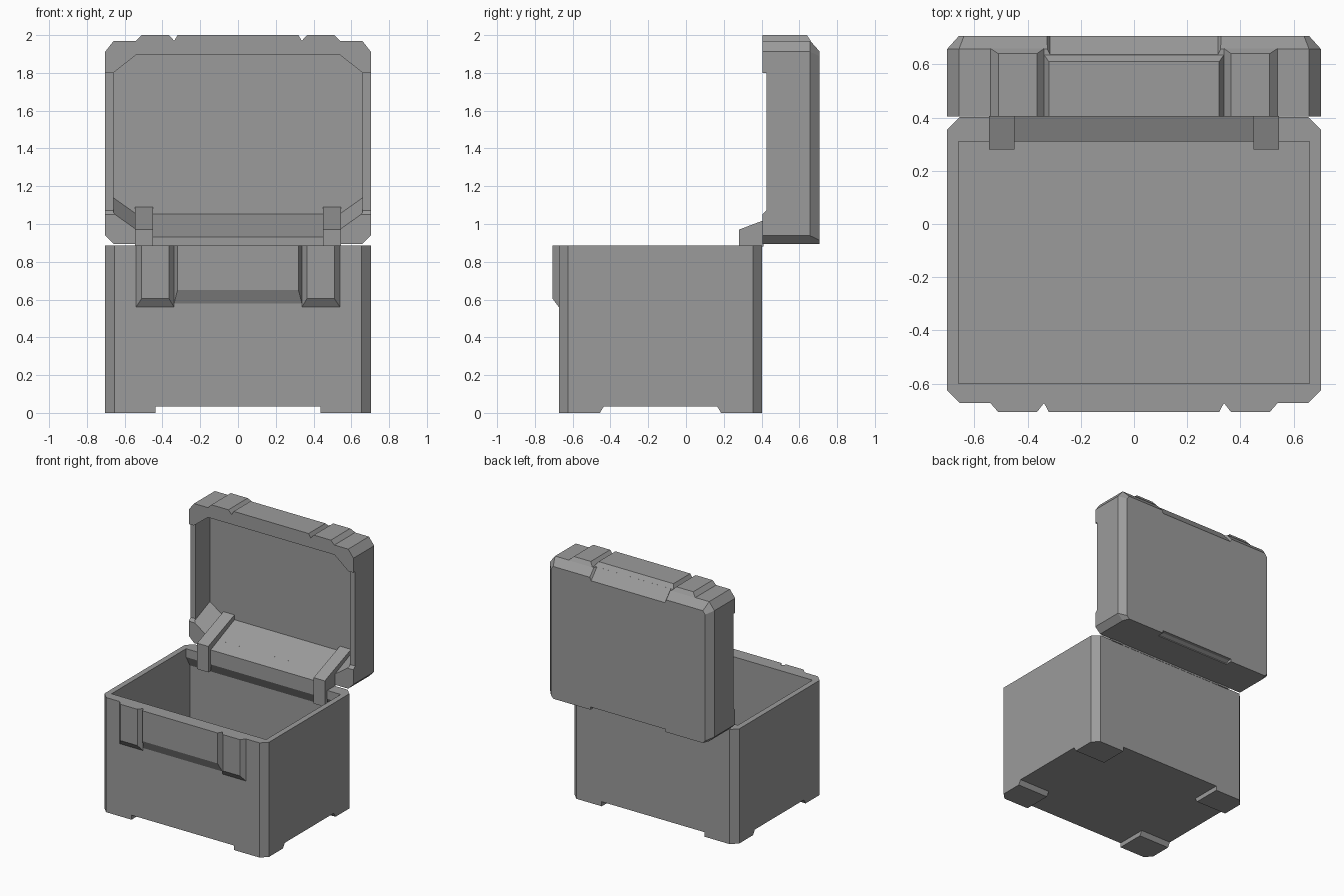
import bpy, bmesh

if "Cube" in bpy.data.objects:
    bpy.data.objects.remove(bpy.data.objects["Cube"])

# Dark grey plastic
plastic = bpy.data.materials.new("dark_plastic")
plastic.diffuse_color = (0.33, 0.33, 0.33, 1)
plastic.use_nodes = True
plastic.node_tree.nodes["Principled BSDF"].inputs["Base Color"].default_value = plastic.diffuse_color


def loft(name, loops):
    """Closed solid through a list of matching vertex loops."""
    bm = bmesh.new()
    rings = [[bm.verts.new(p) for p in loop] for loop in loops]
    n = len(rings[0])
    bm.faces.new(rings[0])
    bm.faces.new(rings[-1])
    for a, b in zip(rings, rings[1:]):
        for i in range(n):
            j = (i + 1) % n
            bm.faces.new((a[i], a[j], b[j], b[i]))
    bmesh.ops.recalc_face_normals(bm, faces=bm.faces)
    mesh = bpy.data.meshes.new(name)
    bm.to_mesh(mesh)
    bm.free()
    mesh.materials.append(plastic)
    obj = bpy.data.objects.new(name, mesh)
    bpy.context.collection.objects.link(obj)
    return obj


def prism_x(name, profile, x0, x1):
    """Extrude a (y, z) profile along x."""
    return loft(name, [[(x, y, z) for y, z in profile] for x in (x0, x1)])


def xz_loop(y, half):
    """Loop symmetric about x = 0 at depth y from its right half, bottom to top."""
    return [(x, y, z) for x, z in half] + [(-x, y, z) for x, z in reversed(half)]


def cut(target, *cutters):
    for c in cutters:
        m = target.modifiers.new("cut", 'BOOLEAN')
        m.operation, m.solver, m.object = 'DIFFERENCE', 'EXACT', c
        bpy.context.view_layer.objects.active = target
        bpy.ops.object.modifier_apply(modifier=m.name)
        bpy.data.objects.remove(c)


# Box body with chamfered corners
W, C = 0.703, 0.048
F, B = -0.673, 0.402
corners = [(W - C, F), (W, F + C), (W, B - C), (W - C, B)]
corners += [(-x, y) for x, y in reversed(corners)]
body = loft("box_body", [[(x, y, z) for x, y in corners] for z in (0, 0.885)])

# Hollow inside, with a thicker rear rim, and channels that leave four feet
cut(body,
    prism_x("cavity", [(-0.60, 1.0), (-0.60, 0.075), (0.355, 0.075),
                       (0.355, 0.74), (0.31, 0.82), (0.31, 1.0)], -0.66, 0.66),
    prism_x("side_channel", [(-0.467, -0.02), (-0.435, 0.035),
                             (0.165, 0.035), (0.197, -0.02)], -1, 1),
    prism_x("front_channel", [(-1, -0.02), (-1, 0.035), (1, 0.035), (1, -0.02)],
            -0.438, 0.438))

# Lid shell, standing open
half = [(0.658, 0.893), (W, 0.938), (W, 1.912), (0.658, 1.97)]
back = [(0.638, 0.893), (0.658, 0.914), (0.658, 1.888), (0.639, 1.914)]
lid = loft("lid", [xz_loop(0.404, half), xz_loop(0.657, half), xz_loop(0.707, back)])


# Lid hollow: the lower side slopes up towards the lid panel
def hollow(y):
    s = 0.97 + 0.42 * (y - 0.40)
    return xz_loop(y, [(0.54, s), (0.66, s + 0.085), (0.66, 1.80), (0.54, 1.895)])


# Sloped cutter with slanted ends for the panel on the lid's top edge
slope = [[(-e, 0.61 + o, 2.0 + o), (e, 0.61 + o, 2.0 + o),
          (e, 0.75 + o, 1.841 + o), (-e, 0.75 + o, 1.841 + o)]
         for e, o in ((0.315, 0.0), (0.395, 0.08))]
cut(lid,
    loft("lid_hollow", [hollow(0.35), hollow(0.60)]),
    prism_x("side_recess", [(0.35, 1.05), (0.404, 1.05), (0.425, 1.072),
                            (0.425, 1.80), (0.35, 1.80)], -1, 1),
    loft("top_slope", slope),
    prism_x("lower_notch", [(0.655, 0.88), (0.655, 0.90), (0.68, 0.914),
                            (0.75, 0.914), (0.75, 0.88)], -0.32, 0.32))

# Raised latches and centre panels: outer and inner extents
# name, base x0, base x1, face x0, face x1, body base z, body face z, lid base y, lid face y
pads = [("left_latch", -0.54, -0.338, -0.51, -0.365, 0.56, 0.605, 0.66, 0.64),
        ("right_latch", 0.338, 0.54, 0.365, 0.51, 0.56, 0.605, 0.66, 0.64),
        ("centre_panel", -0.338, 0.338, -0.32, 0.32, 0.58, 0.65, 0.636, 0.61)]
for name, a0, a1, b0, b1, za, zb, ya, yb in pads:
    loft("body_" + name, [
        [(a0, F, 0.885), (a1, F, 0.885), (a1, F, za), (a0, F, za)],
        [(b0, -0.707, 0.885), (b1, -0.707, 0.885), (b1, -0.707, zb), (b0, -0.707, zb)]])
    loft("lid_" + name, [
        [(a0, 0.404, 1.97), (a1, 0.404, 1.97), (a1, ya, 1.97), (a0, ya, 1.97)],
        [(b0, 0.404, 2.0), (b1, 0.404, 2.0), (b1, yb, 2.0), (b0, yb, 2.0)]])

# Hinge bar and its two arms
prism_x("hinge_bar", [(0.31, 0.88), (0.31, 0.932), (0.404, 0.9716), (0.404, 0.88)],
        -0.45, 0.45)
arm = [(0.28, 0.77), (0.28, 0.97), (0.602, 1.092), (0.602, 1.0), (0.41, 0.90),
       (0.41, 0.88), (0.312, 0.88), (0.312, 0.77)]
for side, x0, x1 in (("left", -0.545, -0.45), ("right", 0.45, 0.545)):
    prism_x(side + "_hinge_arm", arm, x0, x1)
